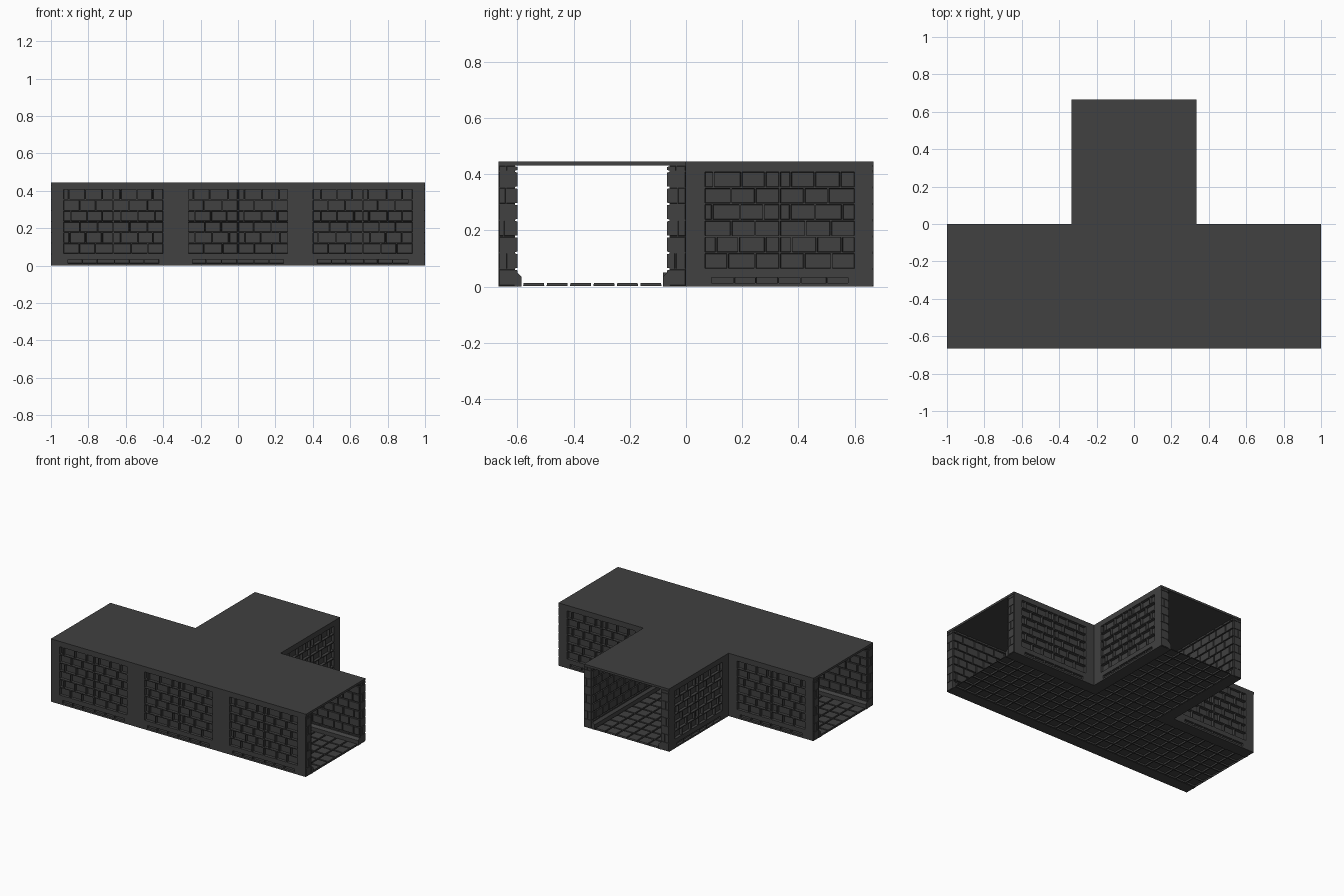
import bpy, bmesh, random
from mathutils import Vector

if "Cube" in bpy.data.objects:
    bpy.data.objects.remove(bpy.data.objects["Cube"])

random.seed(4)
T = 2 / 3            # one corridor module
TH = 0.059           # wall depth up to the mortar
Z = Vector((0, 0, 1))

stone = bpy.data.materials.new("dark_grey_stone")
stone.diffuse_color = (0.052, 0.052, 0.052, 1)
stone.use_nodes = True
stone.node_tree.nodes["Principled BSDF"].inputs["Base Color"].default_value = stone.diffuse_color


def finish(bm, name, mirror=False):
    me = bpy.data.meshes.new(name)
    bm.to_mesh(me)
    bm.free()
    me.materials.append(stone)
    ob = bpy.data.objects.new(name, me)
    bpy.context.collection.objects.link(ob)
    if mirror:
        m = ob.modifiers.new("mirror", 'MIRROR')
        m.use_axis = (True, False, False)
        m.use_mirror_merge = False
    return ob


def cell(bm, o, u, v, a, b, c, d, gap, h):
    """One block: mortar rim, slanted sides and a face raised (or sunk) by h."""
    n = u.cross(v)

    def ring(i, k):
        return [bm.verts.new(o + u * s + v * t + n * k) for s, t in
                ((a + i, c + i), (b - i, c + i), (b - i, d - i), (a + i, d - i))]
    r = [ring(0, 0), ring(gap, 0), ring(gap * 1.4, h)]
    for p, q in zip(r, r[1:]):
        for i in range(4):
            j = (i + 1) % 4
            bm.faces.new((p[i], p[j], q[j], q[i]))
    bm.faces.new(r[2])


def bricks(bm, o, u, length, zs, pitch, h, gap=0.003):
    """Courses of staggered bricks between the heights zs."""
    for k, (c, d) in enumerate(zip(zs, zs[1:])):
        n = max(1, round(length / pitch))
        p = length / n
        edges = [0.0]
        for i in range(n):
            e = (i + (0.4 if k % 2 else 1)) * p
            if 0.01 < e < length - 0.01:
                edges.append(e + random.uniform(-0.008, 0.008))
        edges.append(length)
        for a, b in zip(edges, edges[1:]):
            cell(bm, o, u, Z, a, b, c, d, gap, h)


def wall(name, start, u, tiles, ext0=0, ext1=0, end0=False, end1=False, mirror=False):
    """Wall running along u, outside on the right hand; ext = inner overrun at corners."""
    start, u = Vector(start), Vector(u)
    n = u.cross(Z)
    L = tiles * T

    def P(s, d, z):
        return start + u * s - n * d + Z * z

    def box(bm, s0, s1, z0, z1, d0=0, d1=TH):
        lo = [bm.verts.new(P(s, d, z0)) for s, d in ((s0, d0), (s1, d0), (s1, d1), (s0, d1))]
        hi = [bm.verts.new(P(s, d, z1)) for s, d in ((s0, d0), (s1, d0), (s1, d1), (s0, d1))]
        bm.faces.new(lo[::-1])
        bm.faces.new(hi)
        for i in range(4):
            j = (i + 1) % 4
            bm.faces.new((lo[i], lo[j], hi[j], hi[i]))

    courses = [0.062 + 0.058 * i for i in range(7)]

    # outer frame of posts and rails
    bm = bmesh.new()
    for t in range(tiles):
        s = t * T
        e0 = 0.003 if end0 and t == 0 else 0
        e1 = 0.003 if end1 and t == tiles - 1 else 0
        box(bm, s + e0, s + 0.065, 0, 0.43)
        box(bm, s + T - 0.065, s + T - e1, 0, 0.43)
        a, b = s + 0.065, s + T - 0.065
        box(bm, a, b, 0.41, 0.43)
        box(bm, a, b, 0.035, 0.062)
        box(bm, a, b, 0, 0.01)
        box(bm, a, a + 0.023, 0.01, 0.035)
        box(bm, b - 0.023, b, 0.01, 0.035)
    if ext0:
        box(bm, -TH, 0, 0, 0.43)
    if ext1:
        box(bm, L, L + TH, 0, 0.43)
    finish(bm, name + "_frame", mirror)

    # recessed brick panels outside, and the low strip beneath
    bm = bmesh.new()
    for t in range(tiles):
        w = (T - 0.13) / 2
        for half in range(2):
            bricks(bm, P(t * T + 0.065 + half * w, 0, 0), u, w, courses, 0.085, -0.018)
        bricks(bm, P(t * T + 0.088, 0, 0), u, T - 0.176, [0.01, 0.035], 0.083, -0.015, 0.002)
    finish(bm, name + "_outer_bricks", mirror)

    # raised bricks inside, and courses on the open ends
    bm = bmesh.new()
    i0, i1 = (TH if ext0 else 0), (TH if ext1 else 0)
    inner = [0.002] + courses + [0.43]
    bricks(bm, P(L + i1, TH, 0), -u, L + i0 + i1, inner, 0.085, 0.008)
    if end0:
        bricks(bm, P(0.003, TH, 0), n, TH, inner, 1, 0.003, 0.002)
    if end1:
        bricks(bm, P(L - 0.003, 0, 0), -n, TH, inner, 1, 0.003, 0.002)
    finish(bm, name + "_inner_bricks", mirror)

    # chamfered skirting
    bm = bmesh.new()
    prof = [(TH, 0), (0.082, 0), (0.082, 0.035), (0.067, 0.05), (TH, 0.05)]
    s0, s1 = -0.082 if ext0 else 0, L + (0.082 if ext1 else 0)
    A = [bm.verts.new(P(s0, d, z)) for d, z in prof]
    B = [bm.verts.new(P(s1, d, z)) for d, z in prof]
    bm.faces.new(A)
    bm.faces.new(B[::-1])
    for i in range(5):
        j = (i + 1) % 5
        bm.faces.new((A[i], B[i], B[j], A[j]))
    bmesh.ops.recalc_face_normals(bm, faces=bm.faces)
    finish(bm, name + "_skirting", mirror)


wall("front_wall", (-1, -T, 0), (1, 0, 0), 3, end0=True, end1=True)
wall("back_wall", (1, 0, 0), (-1, 0, 0), 1, ext1=1, end0=True, mirror=True)
wall("branch_wall", (T / 2, 0, 0), (0, 1, 0), 1, ext0=1, end1=True, mirror=True)

# floor of square raised tiles, hollow below
bm = bmesh.new()
p = T / 8
X, Y = Vector((1, 0, 0)), Vector((0, 1, 0))
for ox, oy, nx in ((-1, -T, 24), (-T / 2, 0, 8)):
    for i in range(nx):
        for j in range(8):
            cell(bm, Vector((ox, oy, 0.002)), X, Y, i * p, (i + 1) * p,
                 j * p, (j + 1) * p, 0.004, 0.01)
finish(bm, "floor_tiles")

# T-shaped flat roof
bm = bmesh.new()
h = T / 2
outline = [(-1, -T), (1, -T), (1, 0), (h, 0), (h, T), (-h, T), (-h, 0), (-1, 0)]
f = bm.faces.new([bm.verts.new((x, y, 0.43)) for x, y in outline])
r = bmesh.ops.extrude_face_region(bm, geom=[f], use_keep_orig=True)
bmesh.ops.translate(bm, vec=(0, 0, 0.015),
                    verts=[v for v in r["geom"] if isinstance(v, bmesh.types.BMVert)])
bmesh.ops.recalc_face_normals(bm, faces=bm.faces)
finish(bm, "roof")
